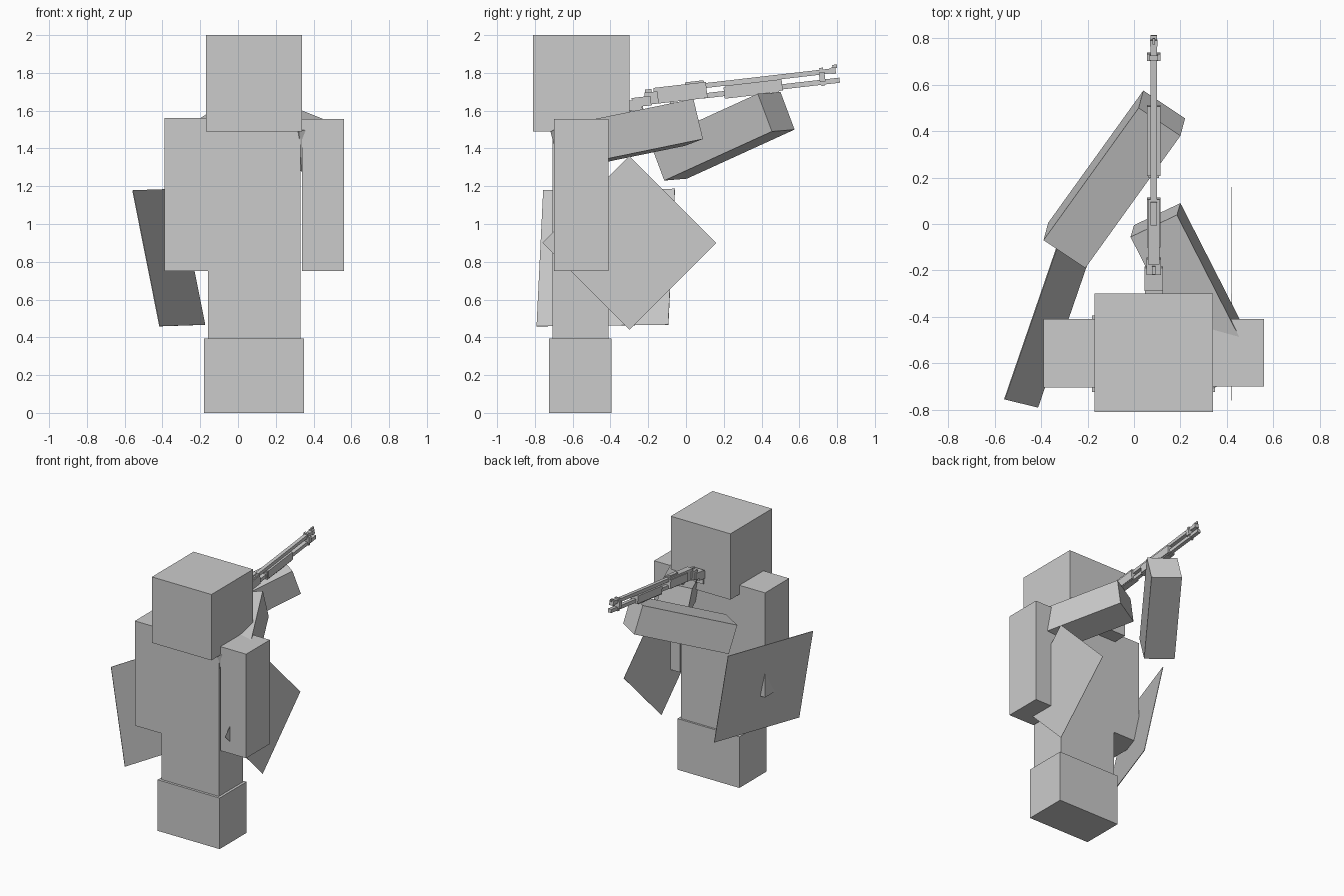
import bpy, math
from mathutils import Vector, Matrix

grey = bpy.data.materials.new("plain grey")
grey.diffuse_color = (0.6, 0.6, 0.6, 1)

FACES = [(0, 2, 3, 1), (4, 5, 7, 6), (0, 1, 5, 4),
         (2, 6, 7, 3), (0, 4, 6, 2), (1, 3, 7, 5)]


def slab(name, origin, a, b, c):
    """Box from one corner and three edge vectors (right-handed)."""
    o, a, b, c = map(Vector, (origin, a, b, c))
    if a.cross(b).dot(c) < 0:
        a, b = b, a
    verts = [o + a * i + b * j + c * k for k in (0, 1) for j in (0, 1) for i in (0, 1)]
    me = bpy.data.meshes.new(name)
    me.from_pydata(verts, [], FACES)
    me.materials.append(grey)
    ob = bpy.data.objects.new(name, me)
    bpy.context.collection.objects.link(ob)
    return ob


def box(name, x, y, z):
    return slab(name, (x[0], y[0], z[0]), (x[1] - x[0], 0, 0),
                (0, y[1] - y[0], 0), (0, 0, z[1] - z[0]))


# Upright body blocks
box("head", (-0.17, 0.34), (-0.81, -0.30), (1.49, 2.0))
box("torso", (-0.16, 0.33), (-0.706, -0.41), (0.75, 1.56))
box("legs", (-0.16, 0.33), (-0.706, -0.41), (0.38, 0.75))
box("shoes", (-0.18, 0.35), (-0.725, -0.395), (0, 0.395))
box("left_side_block", (-0.39, -0.16), (-0.704, -0.41), (0.75, 1.56))
box("right_side_block", (0.34, 0.56), (-0.70, -0.41), (0.75, 1.555))

# Raised right arm, from its front lower outer corner
back = Vector((0.447, -0.876, -0.18)) * 0.755
slab("right_arm", (0.2, 0.09, 1.45), back, (-0.2, -0.095, -0.036), (-0.015, -0.051, 0.213))

# Raised left arm supporting the gun
slab("left_arm", (0.20, 0.38, 1.69), (-0.41, -0.57, -0.26), (-0.18, 0.12, 0.01),
     (0.02, 0.075, -0.2))

# Thin square flaps at each side
top_edge = Vector((0.24, 0.697, 0.008))
drop = Vector((0.143, -0.035, -0.72))
slab("left_flap", (-0.56, -0.755, 1.178), top_edge, drop,
     top_edge.cross(drop).normalized() * -0.004)
slab("right_flap", (0.42, -0.76, 0.90), (0, 0.46, 0.46), (0, 0.46, -0.46), (0.002, 0, 0))

# Long gun: (name, half width, y range, z range) in the gun's own frame
gun_parts = [
    ("barrel", 0.014, (0.08, 0.80), (0.008, 0.034)),
    ("magazine_tube", 0.014, (0.08, 0.815), (-0.046, -0.019)),
    ("muzzle_collar", 0.017, (0.775, 0.80), (0.004, 0.038)),
    ("front_sight", 0.005, (0.785, 0.81), (0.034, 0.052)),
    ("barrel_band", 0.029, (0.71, 0.74), (-0.030, 0.020)),
    ("band_strap", 0.018, (0.715, 0.735), (-0.052, 0.044)),
    ("fore_grip", 0.029, (0.21, 0.51), (-0.052, 0.008)),
    ("fore_grip_base", 0.022, (0.20, 0.49), (-0.060, 0.0)),
    ("receiver", 0.024, (-0.17, 0.11), (-0.045, 0.040)),
    ("receiver_plate", 0.030, (-0.10, 0.11), (-0.040, 0.025)),
    ("rear_sight", 0.014, (0.0, 0.10), (0.036, 0.050)),
    ("receiver_heel", 0.032, (-0.22, -0.15), (-0.045, 0.020)),
    ("stock_neck", 0.040, (-0.29, -0.19), (-0.050, 0.000)),
    ("stock_grip", 0.038, (-0.34, -0.24), (-0.068, -0.012)),
    ("stock_end", 0.030, (-0.48, -0.30), (-0.110, -0.016)),
    ("hammer", 0.008, (-0.215, -0.18), (0.015, 0.036)),
    ("lever_front", 0.012, (-0.09, -0.07), (-0.085, -0.040)),
    ("lever_bar", 0.012, (-0.24, -0.07), (-0.090, -0.078)),
    ("lever_back", 0.012, (-0.25, -0.235), (-0.090, -0.050)),
]
aim = Matrix.Translation((0.085, 0, 1.70)) @ Matrix.Rotation(math.radians(6.6), 4, 'X')
for name, w, y, z in gun_parts:
    box("gun_" + name, (-w, w), y, z).data.transform(aim)
